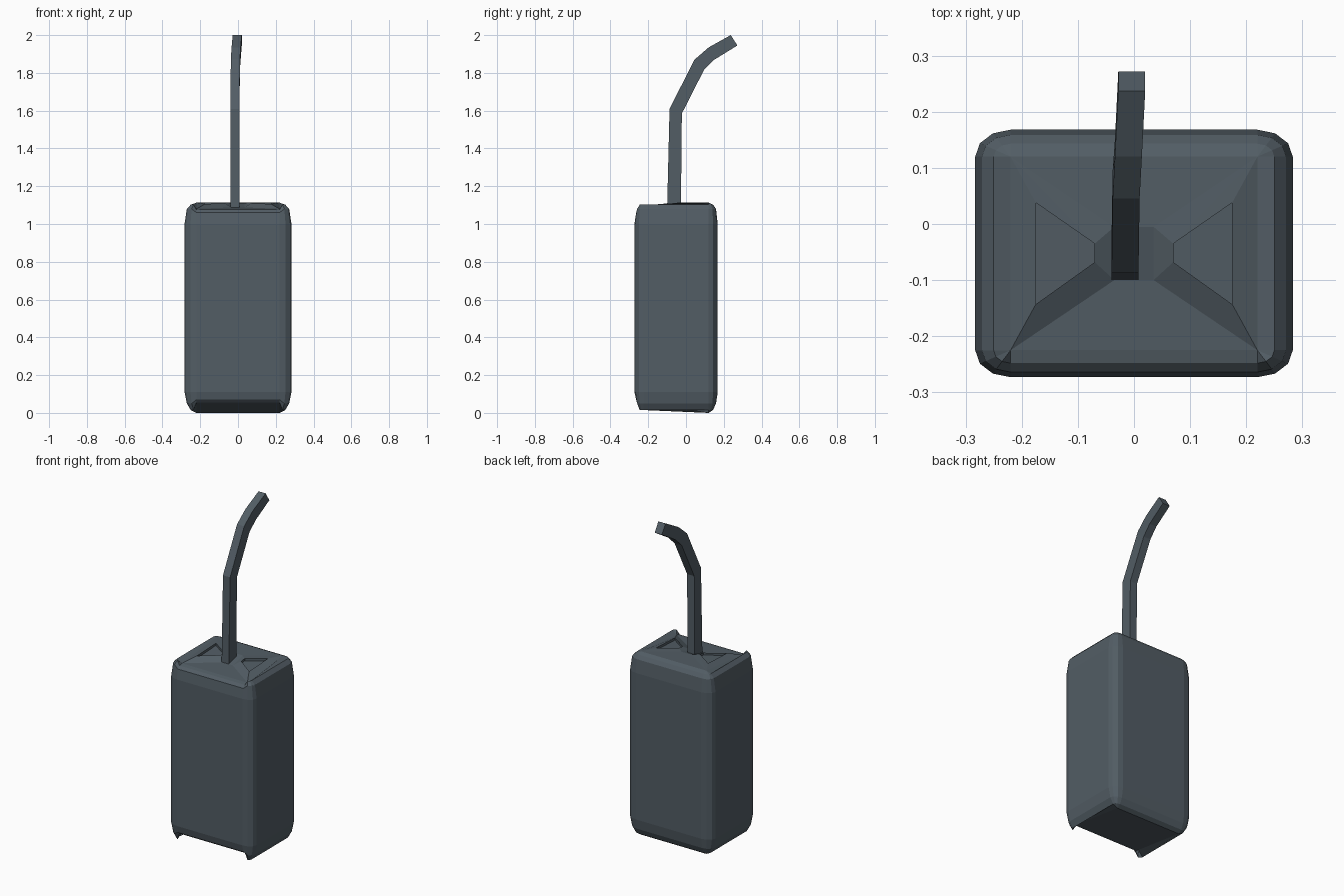
import bpy, bmesh, math

if "Cube" in bpy.data.objects:
    bpy.data.objects.remove(bpy.data.objects["Cube"])

mat = bpy.data.materials.new("slate")
mat.diffuse_color = (0.085, 0.11, 0.13, 1)
mat.use_nodes = True
mat.node_tree.nodes["Principled BSDF"].inputs["Base Color"].default_value = mat.diffuse_color


def finish(bm, name):
    bmesh.ops.remove_doubles(bm, verts=bm.verts, dist=0.0005)
    bmesh.ops.recalc_face_normals(bm, faces=bm.faces)
    mesh = bpy.data.meshes.new(name)
    bm.to_mesh(mesh)
    bm.free()
    mesh.materials.append(mat)
    ob = bpy.data.objects.new(name, mesh)
    bpy.context.collection.objects.link(ob)
    return ob


def loft(bm, rings):
    for a, b in zip(rings, rings[1:]):
        n = len(a)
        for i in range(n):
            bm.faces.new((a[i], a[(i + 1) % n], b[(i + 1) % n], b[i]))


# Carton body: rounded-rectangle rings, front edge folded in between the corner ears
CX, YB, YF, RX, RY = 0.22, 0.12, -0.225, 0.063, 0.048


def ring(bm, z, t, front_z):
    corners = [(CX, YB, 0), (-CX, YB, 90), (-CX, YF, 180), (CX, YF, 270)]
    verts = []
    for i, (cx, cy, a0) in enumerate(corners):
        for k in range(4):
            a = math.radians(a0 + 30 * k)
            on_front = (i == 2 and k == 3) or (i == 3 and k == 0)
            verts.append(bm.verts.new((cx + RX * t * math.cos(a),
                                       cy + RY * t * math.sin(a),
                                       front_z if on_front or (t == 0 and i > 1) else z)))
    return verts


bm = bmesh.new()
levels = [(0.0, 0, 0.05), (0.015, 0.48, 0.055), (0.05, 0.81, 0.07), (0.11, 1, 0.11),
          (1.0, 1, 1.0), (1.08, 0.81, 1.06), (1.102, 0.48, 1.075), (1.113, 0, 1.08)]
rings = [ring(bm, *lv) for lv in levels]
loft(bm, rings)
# Underside
bm.faces.new([rings[0][i] for i in (0, 4, 8, 12)])

# Folded top: raised rear panel, sunken side triangles, lowered front triangle
for s in (1, -1):
    def v(x, y, z):
        return bm.verts.new((s * x, y, z))
    C, D = v(CX, YB, 1.113), v(CX, YF, 1.08)
    E, F = v(0.175, 0.038, 1.114), v(0.175, -0.143, 1.106)
    G, H = v(0.07, -0.035, 1.114), v(0.07, -0.068, 1.11)
    I, J = v(0.035, -0.005, 1.112), v(0.035, -0.1, 1.088)
    mb, mi, mj, mf = v(0, YB, 1.113), v(0, -0.005, 1.112), v(0, -0.1, 1.088), v(0, YF, 1.08)
    for f in ((C, D, F, E), (C, E, G), (C, G, I), (C, I, mi, mb), (D, F, H, J),
              (G, H, J, I), (D, J, mj, mf), (I, J, mj, mi)):
        bm.faces.new(f)
    rim = [E, F, H, G]
    low = [bm.verts.new((p.co.x, p.co.y, p.co.z - 0.014)) for p in rim]
    loft(bm, [rim, low])
    bm.faces.new(low)
finish(bm, "carton")

# Bent square straw: (front y, z, back y, z, x centre) at each bend
bm = bmesh.new()
path = [(-0.1, 1.08, -0.027, 1.08, -0.016), (-0.087, 1.61, -0.022, 1.585, -0.016),
        (0.045, 1.87, 0.095, 1.815, -0.014), (0.12, 1.935, 0.15, 1.87, -0.01),
        (0.237, 2.0, 0.272, 1.945, -0.004)]
sections = []
for y0, z0, y1, z1, x in path:
    sections.append([bm.verts.new(p) for p in ((x - 0.024, y0, z0), (x + 0.024, y0, z0),
                                               (x + 0.024, y1, z1), (x - 0.024, y1, z1))])
loft(bm, sections)
bm.faces.new(sections[0])
bm.faces.new(sections[-1])
finish(bm, "straw")
